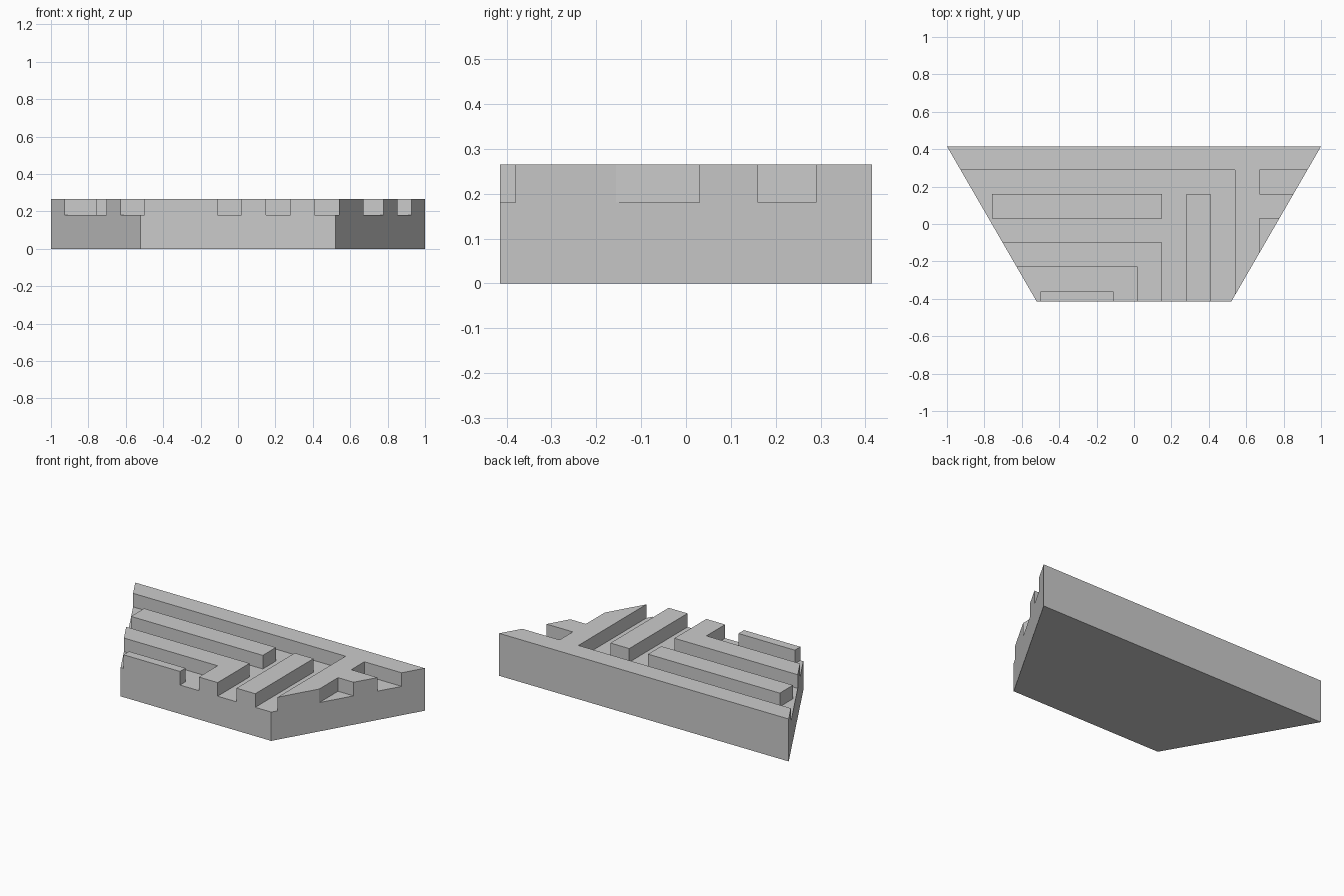
import bpy, bmesh

if "Cube" in bpy.data.objects:
    bpy.data.objects.remove(bpy.data.objects["Cube"])

HEIGHT, FLOOR = 0.265, 0.18   # top of the ridges, bottom of the grooves
OUT = 1.3                     # how far cutters run past the outline


def prism(name, outline, z0, z1):
    """Extrude a flat outline from z0 to z1."""
    bm = bmesh.new()
    face = bm.faces.new([bm.verts.new((x, y, z0)) for x, y in outline])
    ext = bmesh.ops.extrude_face_region(bm, geom=[face])
    top = [v for v in ext["geom"] if isinstance(v, bmesh.types.BMVert)]
    bmesh.ops.translate(bm, verts=top, vec=(0, 0, z1 - z0))
    bmesh.ops.recalc_face_normals(bm, faces=bm.faces[:])
    mesh = bpy.data.meshes.new(name)
    bm.to_mesh(mesh)
    bm.free()
    obj = bpy.data.objects.new(name, mesh)
    bpy.context.collection.objects.link(obj)
    return obj


def rect(x0, x1, y0, y1):
    return [(x0, y0), (x1, y0), (x1, y1), (x0, y1)]


# Trapezoid block
block = prism("maze_block", [(-0.52, -0.415), (0.52, -0.415), (1, 0.415), (-1, 0.415)], 0, HEIGHT)

# Grooves cut into the top
grooves = {
    # main winding channel around the long bar and the upright bar
    "main_groove": [(-OUT, 0.29), (0.54, 0.29), (0.54, -OUT), (0.41, -OUT), (0.41, 0.16),
                    (0.28, 0.16), (0.28, -OUT), (0.15, -OUT), (0.15, -0.10), (-OUT, -0.10),
                    (-OUT, 0.03), (0.15, 0.03), (0.15, 0.16), (-OUT, 0.16)],
    # gap at the left end of the long bar
    "bar_end_gap": rect(-OUT, -0.76, -0.02, 0.22),
    # channel around the short front bar
    "front_groove": [(-OUT, -0.23), (0.02, -0.23), (0.02, -OUT), (-0.11, -OUT),
                     (-0.11, -0.36), (-0.50, -0.36), (-0.50, -OUT), (-OUT, -OUT)],
    # notches in the right edge
    "right_notch_back": rect(0.67, OUT, 0.16, 0.29),
    "right_notch_front": rect(0.67, OUT, -0.30, 0.03),
}
cutters = []
for name, outline in grooves.items():
    cutter = prism(name, outline, FLOOR, HEIGHT + 0.1)
    cutter.hide_render = True
    mod = block.modifiers.new(name, 'BOOLEAN')
    mod.operation = 'DIFFERENCE'
    mod.solver = 'EXACT'
    mod.object = cutter
    cutters.append(cutter)

# Apply the cuts and remove the helpers
bpy.context.view_layer.objects.active = block
block.select_set(True)
for mod in list(block.modifiers):
    bpy.ops.object.modifier_apply(modifier=mod.name)
for cutter in cutters:
    bpy.data.objects.remove(cutter)
